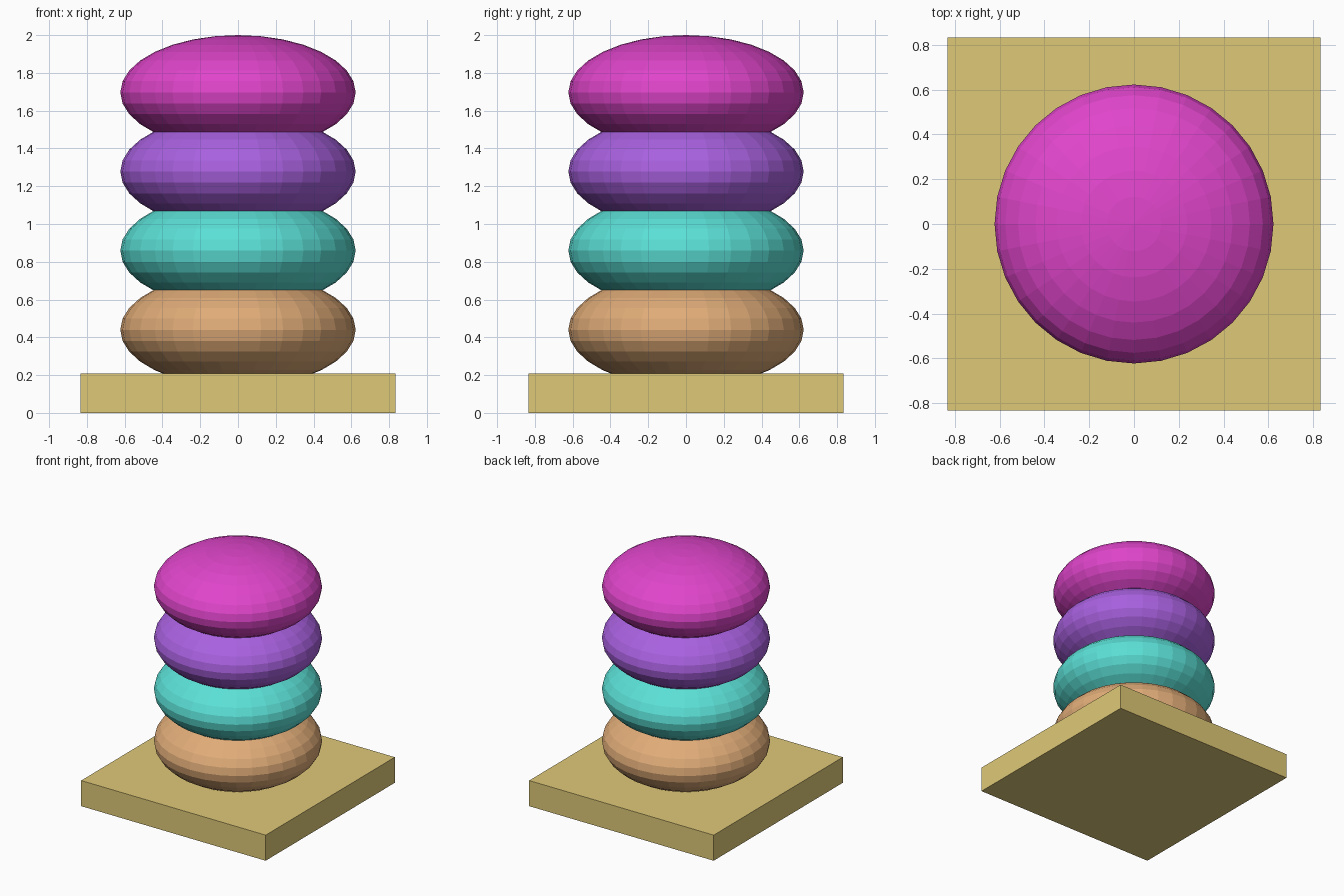
import bpy

if "Cube" in bpy.data.objects:
    bpy.data.objects.remove(bpy.data.objects["Cube"])


def linear(c):
    c /= 255
    return c / 12.92 if c <= 0.04045 else ((c + 0.055) / 1.055) ** 2.4


def material(name, rgb):
    mat = bpy.data.materials.new(name)
    mat.diffuse_color = (*[linear(c) for c in rgb], 1)
    mat.use_nodes = True
    mat.node_tree.nodes["Principled BSDF"].inputs["Base Color"].default_value = mat.diffuse_color
    return mat


# Square base slab
BASE_TOP = 0.209
bpy.ops.mesh.primitive_cube_add(size=1, location=(0, 0, BASE_TOP / 2))
base = bpy.context.object
base.name = "base_slab"
base.scale = (1.667, 1.667, BASE_TOP)
base.data.materials.append(material("sand", (223, 201, 119)))

# Four overlapping flattened balls, bottom to top
RADIUS, HALF_HEIGHT, SPACING = 0.623, 0.303, 0.419
layers = [
    ("tan", (224, 172, 120)),
    ("turquoise", (91, 224, 214)),
    ("purple", (169, 97, 224)),
    ("magenta", (224, 69, 203)),
]
top_centre = 2 - HALF_HEIGHT
for i, (colour, rgb) in enumerate(layers):
    z = top_centre - SPACING * (len(layers) - 1 - i)
    bpy.ops.mesh.primitive_uv_sphere_add(segments=32, ring_count=16, radius=1, location=(0, 0, z))
    cushion = bpy.context.object
    cushion.name = f"{colour}_cushion"
    cushion.scale = (RADIUS, RADIUS, HALF_HEIGHT)
    cushion.data.materials.append(material(colour, rgb))
